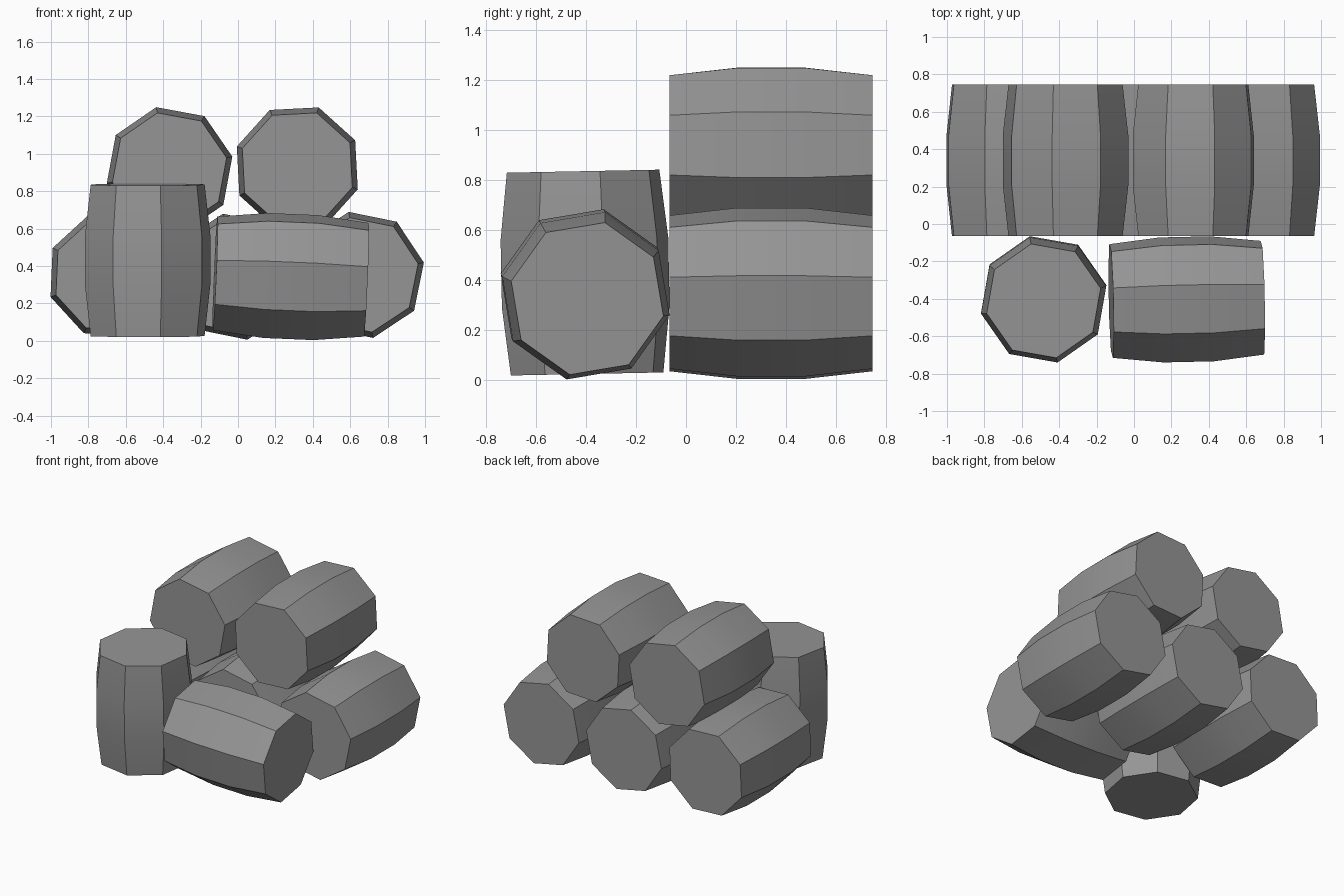
import bpy, bmesh, math
from mathutils import Vector

cube = bpy.data.objects.get("Cube")
if cube:
    bpy.data.objects.remove(cube, do_unlink=True)

GREY = (0.3, 0.3, 0.3, 1)
mat = bpy.data.materials.new("barrel grey")
mat.use_nodes = True
mat.diffuse_color = GREY
mat.node_tree.nodes["Principled BSDF"].inputs["Base Color"].default_value = GREY

SIDES = 8
LENGTH = 0.81
# Barrel profile: (fraction along the axis, radius)
PROFILE = [(-1/2, 0.312), (-1/6, 0.343), (1/6, 0.343), (1/2, 0.312)]


def barrel(name, centre, axis, side, turn):
    """Octagonal barrel along axis; turn is the angle of a corner from side."""
    a = Vector(axis).normalized()
    v = a.cross(Vector(side)).normalized()
    u = v.cross(a)
    bm = bmesh.new()
    rings = []
    for t, r in PROFILE:
        ring = []
        for i in range(SIDES):
            ang = math.radians(turn) + math.tau * i / SIDES
            ring.append(bm.verts.new(a * t * LENGTH + r * (u * math.cos(ang) + v * math.sin(ang))))
        rings.append(ring)
    # Staves
    for lower, upper in zip(rings, rings[1:]):
        for i in range(SIDES):
            j = (i + 1) % SIDES
            bm.faces.new((lower[i], lower[j], upper[j], upper[i]))
    # Lids
    bm.faces.new(rings[0][::-1])
    bm.faces.new(rings[-1])
    bmesh.ops.recalc_face_normals(bm, faces=bm.faces)
    mesh = bpy.data.meshes.new(name)
    bm.to_mesh(mesh)
    bm.free()
    mesh.materials.append(mat)
    obj = bpy.data.objects.new(name, mesh)
    obj.location = centre
    bpy.context.collection.objects.link(obj)
    return obj


# Stacked barrels lying front to back: name, x, z, corner angle
STACK = [
    ("bottom_right_barrel", -0.68, 0.352, 20),
    ("bottom_middle_barrel", -0.015, 0.343, 11),
    ("bottom_left_barrel", 0.657, 0.353, 11),
    ("top_right_barrel", -0.366, 0.914, 12),
    ("top_left_barrel", 0.317, 0.925, 25.5),
]
barrels = [barrel(n, (x, 0.34, z), (0, -1, 0), (1, 0, 0), turn) for n, x, z, turn in STACK]

# Barrel standing upright in front, leaning very slightly
barrels.append(barrel("standing_barrel", (-0.483, -0.403, 0.431), (0, -0.02, 1), (1, 0, 0), 12.5))

# Barrel lying sideways in front, slightly tipped
barrels.append(barrel("sideways_barrel", (0.282, -0.403, 0.344), (1, 0.022, -0.042), (0, 1, 0), 32))

# Soft bulge along the staves, crisp edges between them
bpy.ops.object.select_all(action='DESELECT')
for b in barrels:
    b.select_set(True)
bpy.context.view_layer.objects.active = barrels[0]
bpy.ops.object.shade_smooth_by_angle(angle=math.radians(30))
